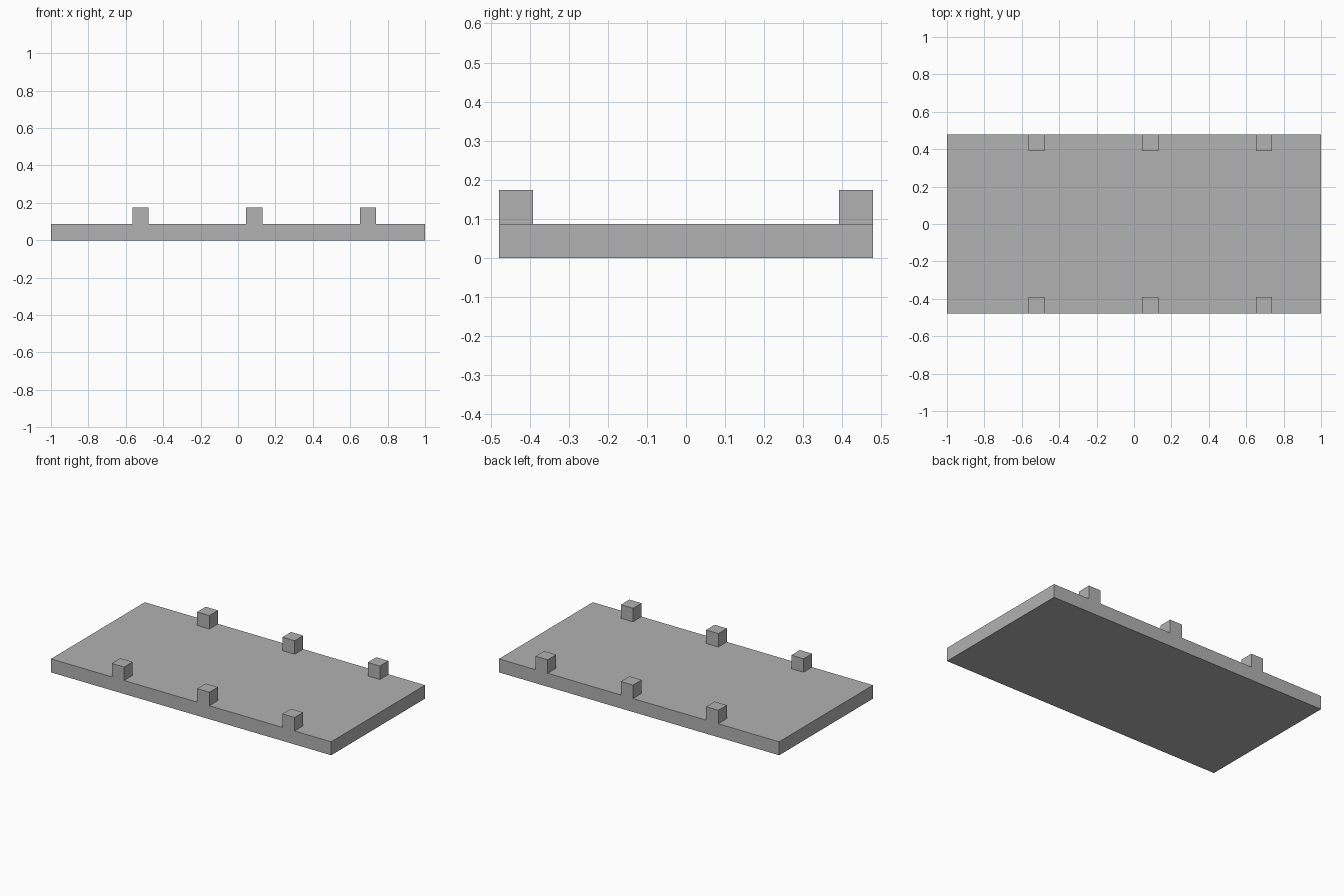
import bpy
from mathutils import Matrix, Vector
import bmesh

default = bpy.data.objects.get("Cube")
if default:
    bpy.data.objects.remove(default, do_unlink=True)

# The whole model sits on a module: 23 long, 11 deep, 1 thick
UNIT = 2 / 23
LENGTH, DEPTH = 23 * UNIT, 11 * UNIT

grey = bpy.data.materials.new("grey")
grey.use_nodes = True
grey.diffuse_color = (0.445, 0.445, 0.445, 1)
grey.node_tree.nodes["Principled BSDF"].inputs["Base Color"].default_value = grey.diffuse_color


def box(name, size, base):
    """Add a flat-shaded box whose bottom centre is at base."""
    bm = bmesh.new()
    lift = Matrix.Translation((0, 0, size[2] / 2))
    bmesh.ops.create_cube(bm, size=1, matrix=lift @ Matrix.Diagonal((*size, 1)))
    mesh = bpy.data.meshes.new(name)
    bm.to_mesh(mesh)
    bm.free()
    mesh.materials.append(grey)
    obj = bpy.data.objects.new(name, mesh)
    obj.location = Vector(base)
    bpy.context.collection.objects.link(obj)
    return obj


# Flat base slab
box("base_slab", (LENGTH, DEPTH, UNIT), (0, 0, 0))

# Three cube pegs flush with each long edge, seven modules apart
for side, sign in (("front", -1), ("back", 1)):
    for place, step in (("right", -6), ("middle", 1), ("left", 8)):
        y = sign * (DEPTH - UNIT) / 2
        box(f"{side}_{place}_peg", (UNIT, UNIT, UNIT), (step * UNIT, y, UNIT))
